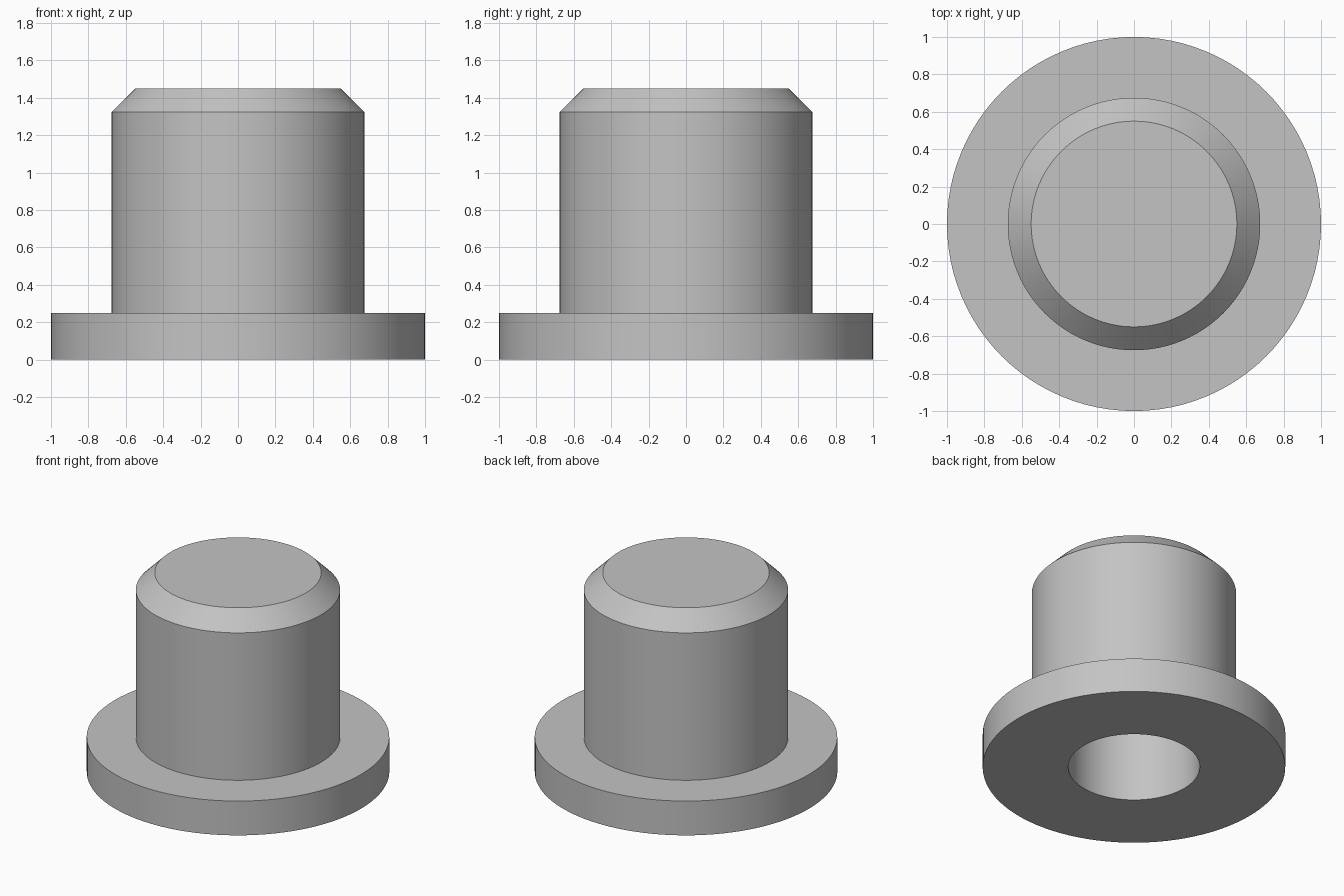
import bpy
import bmesh
import math

cube = bpy.data.objects.get("Cube")
if cube:
    bpy.data.objects.remove(cube, do_unlink=True)

SEGMENTS = 96

# Single plain grey
grey = bpy.data.materials.new("plain grey")
grey.use_nodes = True
colour = (0.55, 0.55, 0.55, 1)
grey.diffuse_color = colour
grey.node_tree.nodes["Principled BSDF"].inputs["Base Color"].default_value = colour


def lathe(name, profile):
    """Spin a closed (radius, height) outline around the z axis."""
    bm = bmesh.new()
    verts = [bm.verts.new((r, 0, z)) for r, z in profile]
    edges = [bm.edges.new(pair) for pair in zip(verts, verts[1:])]
    bmesh.ops.spin(bm, geom=verts + edges, cent=(0, 0, 0), axis=(0, 0, 1),
                   angle=math.tau, steps=SEGMENTS, use_duplicate=False)
    bmesh.ops.remove_doubles(bm, verts=bm.verts[:], dist=0.0001)
    bmesh.ops.recalc_face_normals(bm, faces=bm.faces[:])
    mesh = bpy.data.meshes.new(name)
    bm.to_mesh(mesh)
    bm.free()
    mesh.materials.append(grey)
    obj = bpy.data.objects.new(name, mesh)
    bpy.context.collection.objects.link(obj)
    bpy.ops.object.select_all(action="DESELECT")
    obj.select_set(True)
    bpy.context.view_layer.objects.active = obj
    bpy.ops.object.shade_smooth_by_angle(angle=math.radians(30))
    return obj


# Flanged bushing: chamfered crown, body, flange, blind bore from below
lathe("flanged_bushing", [
    (0, 1.45), (0.55, 1.45), (0.675, 1.325),   # crown and chamfer
    (0.675, 0.25), (1, 0.25), (1, 0),          # body and flange
    (0.435, 0), (0.435, 1.2), (0, 1.2),        # bore
])
